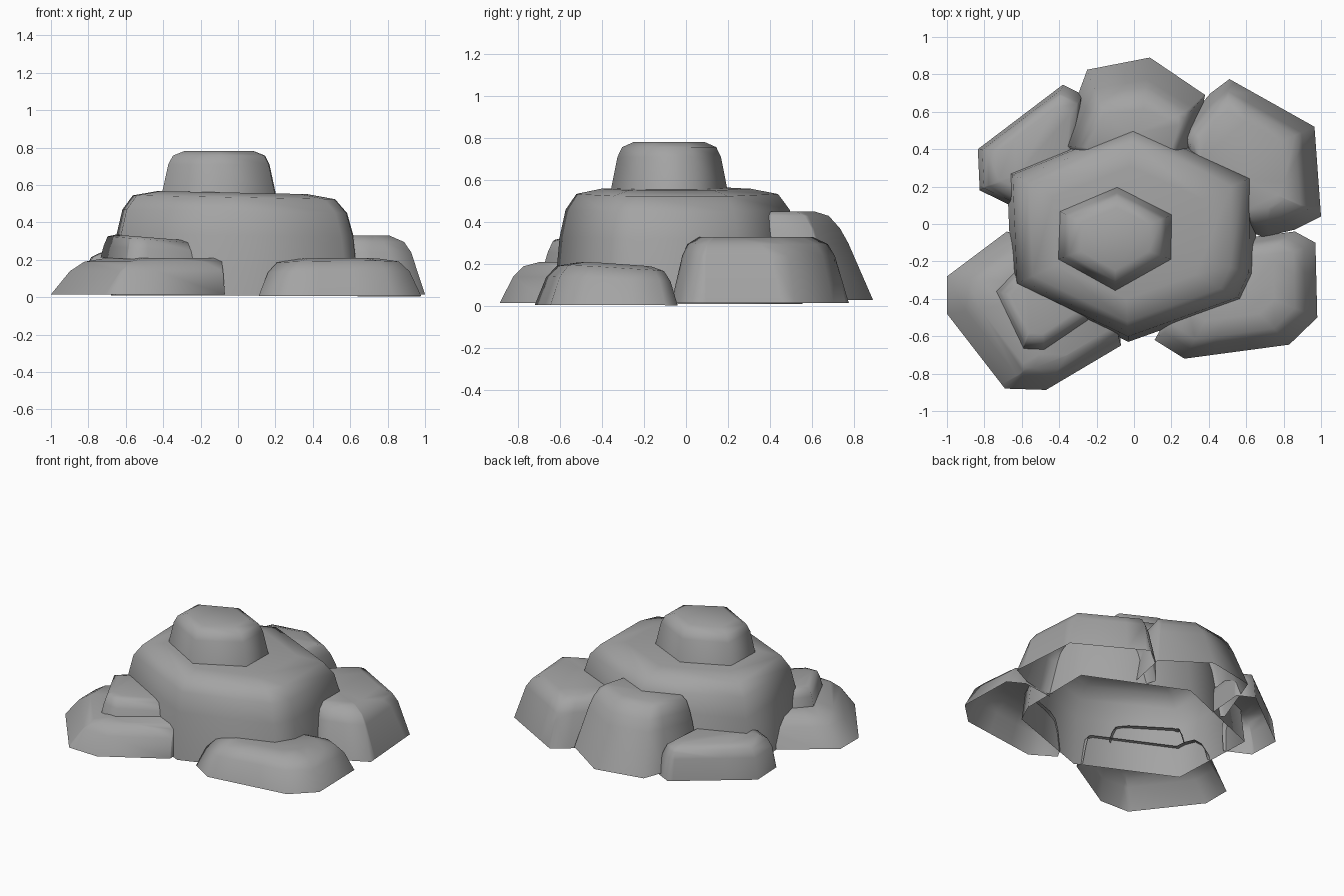
import bpy, bmesh
from mathutils import Vector

if "Cube" in bpy.data.objects:
    bpy.data.objects.remove(bpy.data.objects["Cube"])

MAIN_BASE = [(0, .555), (.655, .26), (.65, -.27), (.585, -.41), (-.03, -.63),
             (-.655, -.33), (-.68, .28)]

stone = bpy.data.materials.new("stone")
stone.diffuse_color = (.37, .37, .37, 1)
stone.use_nodes = True
stone.node_tree.nodes["Principled BSDF"].inputs["Base Color"].default_value = stone.diffuse_color


def trim_planes():
    """Leaning planes (point, outward normal) slightly inside the central boulder's walls."""
    lo = [Vector((x * .98, y * .98, 0)) for x, y in MAIN_BASE]
    hi = [Vector((x * .9, y * .9, .33)) for x, y in MAIN_BASE]
    planes = []
    for i, a in enumerate(lo):
        b = lo[(i + 1) % len(lo)]
        normal = (b - a).cross(hi[i] - a).normalized()
        planes.append((a, normal if normal.dot(a) > 0 else -normal))
    return planes


def rock(name, base, centre, rings, tilt=(0, 0), kx=1, trim=True):
    """Open-bottomed boulder: base outline shrunk toward centre at each (z, scale)."""
    bm = bmesh.new()
    cx, cy = centre
    height = rings[-1][0]
    loops = []
    for z, s in rings:
        loop = []
        for x, y in base:
            dx, dy = (x - cx) * (1 - (1 - s) * kx), (y - cy) * s
            dz = (tilt[0] * dx + tilt[1] * dy) * z / height
            loop.append(bm.verts.new((cx + dx, cy + dy, z + dz)))
        loops.append(loop)
    n = len(base)
    for lo, hi in zip(loops, loops[1:]):
        for i in range(n):
            j = (i + 1) % n
            bm.faces.new((lo[i], lo[j], hi[j], hi[i]))
    cap = bm.faces.new(loops[-1])
    bmesh.ops.recalc_face_normals(bm, faces=bm.faces)
    bm.normal_update()
    if cap.normal.z < 0:
        bmesh.ops.reverse_faces(bm, faces=bm.faces)
    # drop what is buried inside the central boulder
    if trim:
        planes = trim_planes()
        for p, no in planes:
            bmesh.ops.bisect_plane(bm, geom=bm.verts[:] + bm.edges[:] + bm.faces[:],
                                   plane_co=p, plane_no=no)
        buried = [f for f in bm.faces
                  if all((f.calc_center_median() - p).dot(no) < 0 for p, no in planes)]
        bmesh.ops.delete(bm, geom=buried, context='FACES')
    for f in bm.faces:
        f.smooth = True
    mesh = bpy.data.meshes.new(name)
    bm.to_mesh(mesh)
    bm.free()
    mesh.materials.append(stone)
    ob = bpy.data.objects.new(name, mesh)
    bpy.context.collection.objects.link(ob)
    return ob


# Large central boulder
rock("main_boulder", MAIN_BASE, (-.06, -.06),
     [(.01, 1), (.33, .95), (.46, .9), (.535, .81), (.56, .6)],
     tilt=(-.02, 0), trim=False)

# Cap boulder on the summit
rock("top_boulder",
     [(-.09, .2), (.205, .05), (.2, -.19), (-.1, -.36), (-.41, -.19), (-.4, .07)],
     (-.1, -.08),
     [(.54, 1), (.71, .88), (.757, .80), (.782, .60)], trim=False)

# Low slab, front left
rock("front_left_boulder",
     [(-1, -.28), (-1, -.48), (-.69, -.88), (-.47, -.887), (-.07, -.65),
      (-.1, -.25), (-.68, -.04)],
     (-.15, -.35),
     [(.015, 1), (.14, .88), (.19, .79), (.21, .65)])

# Small stone resting on the front left slab
rock("small_stone",
     [(-.735, -.36), (-.59, -.665), (-.48, -.675), (-.2, -.49), (-.3, -.25), (-.62, -.24)],
     (-.5, -.42),
     [(.2, 1), (.26, .93), (.31, .84), (.322, .66)], tilt=(-.08, 0))

# Low slab, front right
rock("front_right_boulder",
     [(.11, -.62), (.27, -.72), (.83, -.645), (.98, -.5), (.97, -.1),
      (.86, -.04), (.4, -.1)],
     (.5, -.3),
     [(.005, 1), (.125, .87), (.175, .75), (.195, .52)], tilt=(.02, -.07))

# Back right boulder
rock("back_right_boulder",
     [(.24, .5), (.28, .55), (.41, .7), (.51, .775), (.965, .52), (1, .04), (.86, -.03),
      (.69, -.07), (.4, .05)],
     (.47, .3),
     [(.015, 1), (.24, .86), (.295, .79), (.33, .64)])

# Tall back boulder
rock("back_boulder",
     [(-.4, .42), (-.25, .825), (.085, .89), (.38, .69), (.3, .3), (-.2, .25)],
     (-.01, .4),
     [(.03, 1), (.3, .76), (.37, .68), (.43, .57), (.45, .44)], kx=.65)

# Low back left boulder
rock("back_left_boulder",
     [(-.835, .4), (-.825, .18), (-.62, .08), (-.3, .35), (-.27, .69), (-.38, .745)],
     (-.5, .36),
     [(.015, 1), (.16, .93), (.215, .85), (.24, .69)])
